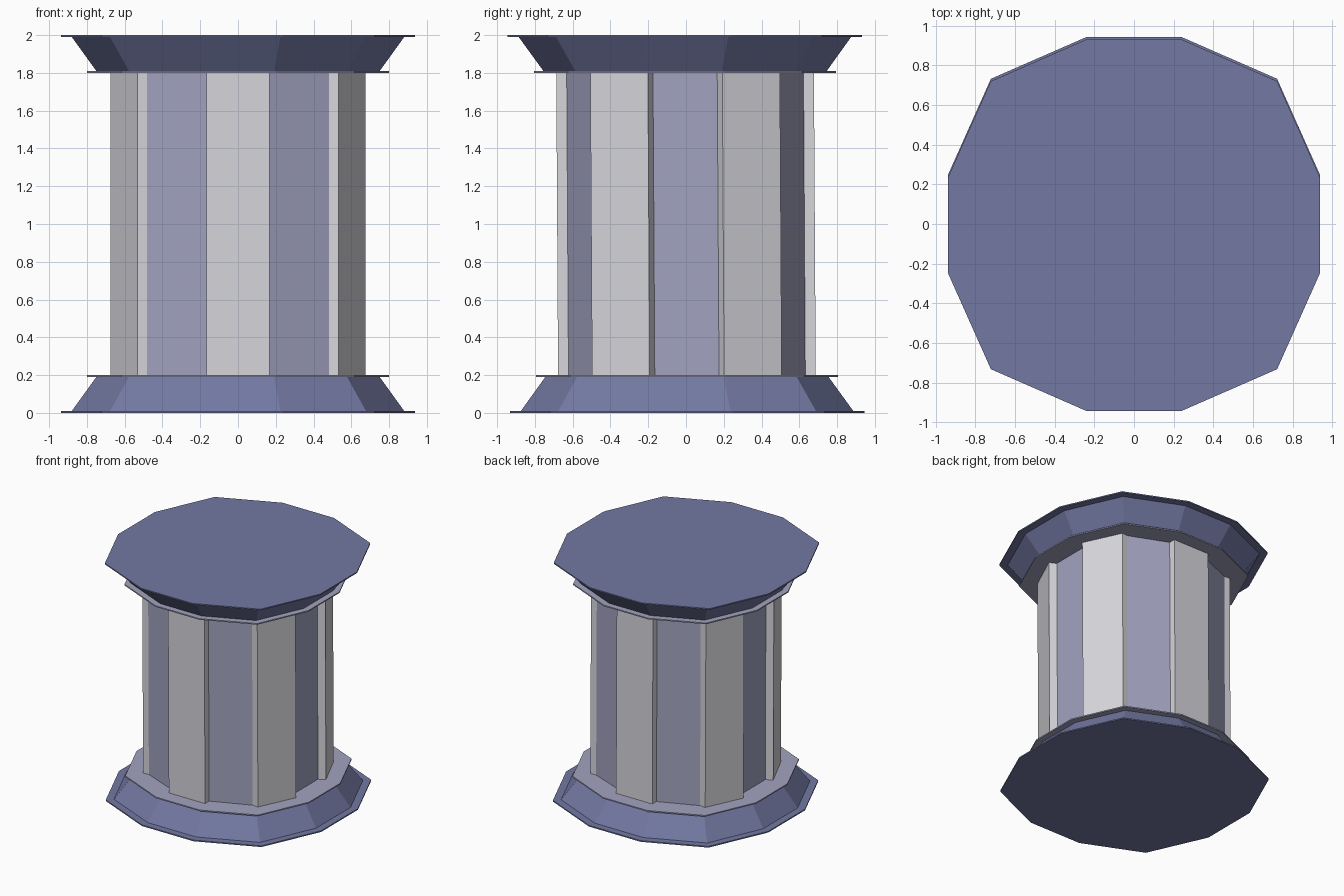
import bpy, math

if "Cube" in bpy.data.objects:
    bpy.data.objects.remove(bpy.data.objects["Cube"])


def srgb(r, g, b):
    def lin(c):
        c /= 255
        return c / 12.92 if c <= 0.04045 else ((c + 0.055) / 1.055) ** 2.4
    return (lin(r), lin(g), lin(b), 1)


def material(name, rgb):
    m = bpy.data.materials.new(name)
    m.diffuse_color = srgb(*rgb)
    m.use_nodes = True
    m.node_tree.nodes["Principled BSDF"].inputs["Base Color"].default_value = m.diffuse_color
    return m


BLUE = material("slate blue", (115, 121, 163))
LAVENDER = material("pale lavender", (162, 163, 192))
GREY = material("light grey", (214, 214, 220))


def full_loop(quarter):
    """Mirror a first-quadrant outline into a closed loop."""
    half = quarter + [(-x, y) for x, y in reversed(quarter)]
    return half + [(-x, -y) for x, y in half]


def loft(name, loop, rings, mats, rule=None):
    """Stack scaled copies of a loop; rings are (scale, z)."""
    n = len(loop)
    # the whole body leans very slightly toward the front
    verts = [(x * s, y * s + 0.006 * (1 - z), z) for s, z in rings for x, y in loop]
    faces = [tuple(reversed(range(n)))]
    for r in range(len(rings) - 1):
        for i in range(n):
            j = (i + 1) % n
            faces.append((r * n + i, r * n + j, (r + 1) * n + j, (r + 1) * n + i))
    faces.append(tuple(range((len(rings) - 1) * n, len(rings) * n)))
    mesh = bpy.data.meshes.new(name)
    mesh.from_pydata(verts, [], faces)
    for m in mats:
        mesh.materials.append(m)
    if rule:
        for p in mesh.polygons:
            p.material_index = rule([mesh.vertices[v].co for v in p.vertices])
    obj = bpy.data.objects.new(name, mesh)
    bpy.context.collection.objects.link(obj)
    return obj


# twelve-sided outline, normalised to a half width of 1
dodecagon = full_loop([(1, 0.26), (0.77, 0.775), (0.255, 1)])

# end flanges: thin outer plate, sloped skirt, thin collar against the column
for end in ("bottom", "top"):
    def stack(part, a, b, mat):
        rings = [a, b]
        if end == "top":
            rings = [(s, 2 - z) for s, z in reversed(rings)]
        loft(f"{end}_{part}", dodecagon, rings, [mat])
    stack("plate", (0.938, 0), (0.938, 0.01), BLUE)
    stack("skirt", (0.88, 0.01), (0.75, 0.19), BLUE)
    stack("collar", (0.80, 0.19), (0.80, 0.20), LAVENDER)

# column: alternating raised grey slats and recessed lavender panels
slats = full_loop([(0.62, 0.17), (0.675, 0.197), (0.533, 0.502),
                   (0.482, 0.498), (0.168, 0.627), (0.168, 0.682)])


def slat_colour(corners):
    recessed = all(math.hypot(c.x, c.y - 0.006 * (1 - c.z)) < 0.698 for c in corners)
    return 1 if recessed else 0


loft("column", slats, [(1, 0.20), (1, 1.80)], [GREY, LAVENDER], slat_colour)
